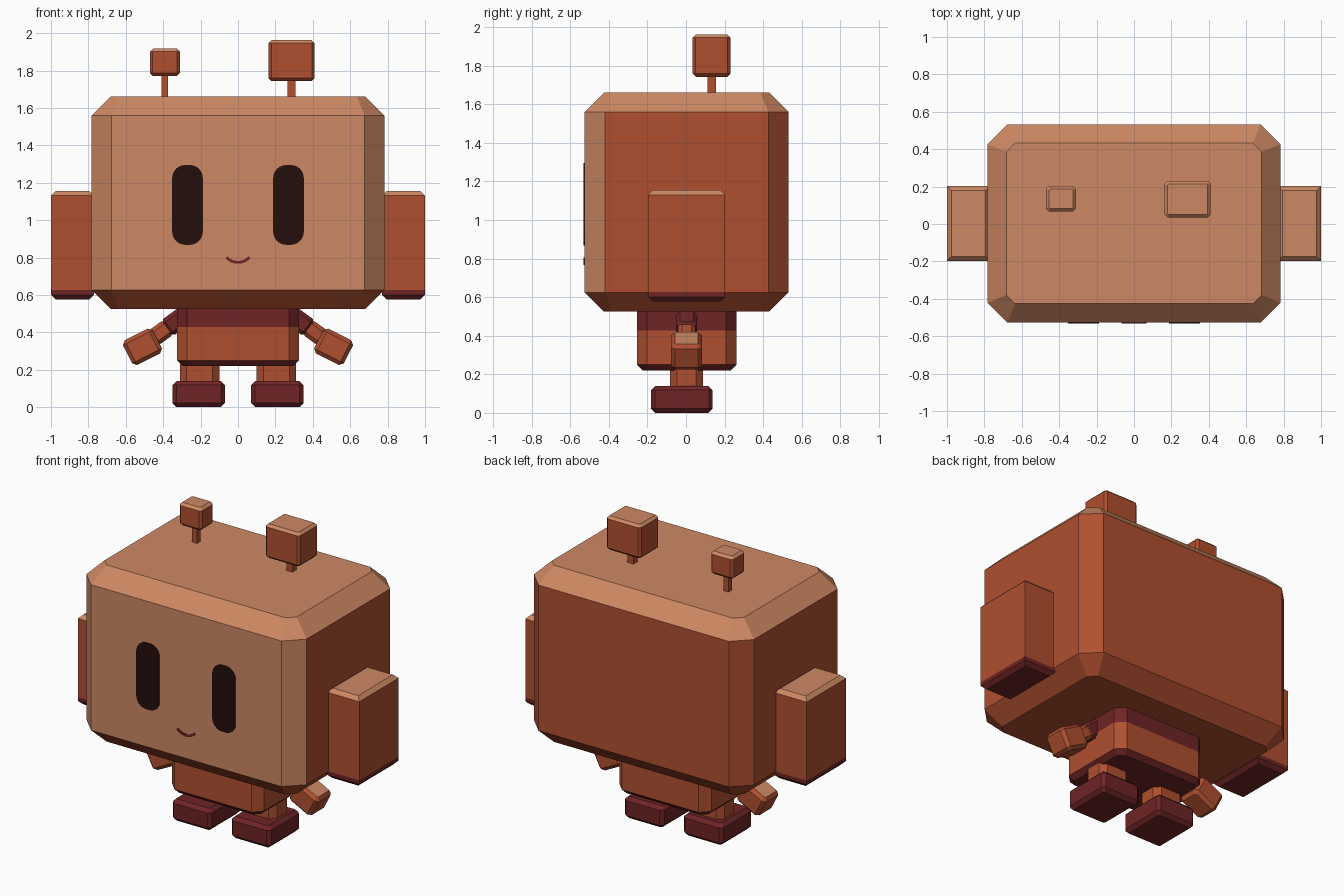
import bpy, bmesh, math
from mathutils import Vector, Matrix

if "Cube" in bpy.data.objects:
    bpy.data.objects.remove(bpy.data.objects["Cube"])


def material(name, rgb):
    m = bpy.data.materials.new(name)
    m.use_nodes = True
    m.diffuse_color = (*rgb, 1)
    m.node_tree.nodes["Principled BSDF"].inputs["Base Color"].default_value = (*rgb, 1)
    return m


TAN, RUST, MAROON, DARK = range(4)
PALETTE = [
    material("tan", (0.61, 0.246, 0.125)),
    material("rust_orange", (0.434, 0.08, 0.03)),
    material("maroon", (0.162, 0.018, 0.019)),
    material("near_black", (0.018, 0.0044, 0.004)),
]


def finish(name, bm, rule):
    """Colour every face by the rule and link the object."""
    bmesh.ops.recalc_face_normals(bm, faces=bm.faces[:])
    for f in bm.faces:
        f.material_index = rule(f.normal, f.calc_center_median())
    mesh = bpy.data.meshes.new(name)
    bm.to_mesh(mesh)
    bm.free()
    for m in PALETTE:
        mesh.materials.append(m)
    obj = bpy.data.objects.new(name, mesh)
    bpy.context.collection.objects.link(obj)
    return obj


def bevel(bm, edges, offset):
    bmesh.ops.bevel(bm, geom=edges, offset=offset, offset_type='OFFSET',
                    segments=1, profile=0.5, affect='EDGES')


def block(name, centre, size, side=0.0, cap=0.0, rule=lambda n, c: RUST, cuts=(), tilt=0.0):
    """Box with chamfered uprights (side), then chamfered rims (cap)."""
    bm = bmesh.new()
    bmesh.ops.create_cube(bm, size=1, matrix=Matrix.Diagonal((*size, 1)))
    if side:
        bevel(bm, [e for e in bm.edges
                   if abs(e.verts[0].co.z - e.verts[1].co.z) > size[2] / 2], side)
    if cap:
        rim = size[2] / 2 - 1e-4
        bevel(bm, [e for e in bm.edges
                   if all(v.co.z > rim for v in e.verts)
                   or all(v.co.z < -rim for v in e.verts)], cap)
    for z in cuts:
        bmesh.ops.bisect_plane(bm, geom=bm.verts[:] + bm.edges[:] + bm.faces[:],
                               plane_co=(0, 0, z - centre[2]), plane_no=(0, 0, 1))
    origin = Vector(centre)
    obj = finish(name, bm, lambda n, c: rule(n, c + origin))
    obj.location = origin
    obj.rotation_euler.y = tilt
    return obj


def plate(name, outline, colour):
    """Thin painted detail on the face, from an x-z outline."""
    bm = bmesh.new()
    face = bm.faces.new([bm.verts.new((x, -0.523, z)) for x, z in outline])
    ext = bmesh.ops.extrude_face_region(bm, geom=[face])
    moved = [g for g in ext["geom"] if isinstance(g, bmesh.types.BMVert)]
    bmesh.ops.translate(bm, verts=moved, vec=(0, -0.008, 0))
    return finish(name, bm, lambda n, c: colour)


def arc(cx, cz, r, a0, a1, steps):
    angles = [math.radians(a0 + (a1 - a0) * i / steps) for i in range(steps + 1)]
    return [(cx + r * math.cos(a), cz + r * math.sin(a)) for a in angles]


# Colour rules
def tan_top(n, c):
    return TAN if n.z > 0.3 else RUST


def head_rule(n, c):
    return TAN if n.z > 0.3 or (n.y < -0.5 and n.z > -0.3) else RUST


def ear_rule(n, c):
    return MAROON if c.z < 0.626 else tan_top(n, c)


def torso_rule(n, c):
    return MAROON if c.z > 0.428 or c.z < 0.25 else RUST


def maroon(n, c):
    return MAROON


def hand_rule(n, c):
    return TAN if n.z > 0.9 else RUST


# Head and torso
block("head", (0, 0.003, 1.093), (1.564, 1.058, 1.135), 0.105, 0.1, head_rule)
block("torso", (0, 0.003, 0.395), (0.652, 0.516, 0.35), 0.053, 0.03,
      torso_rule, cuts=(0.428,))

# Antennas: stem and cube
for label, x, y, stem, z0, size in (
        ("right", -0.391, 0.135, 0.036, 1.77, (0.16, 0.135, 0.147)),
        ("left", 0.287, 0.133, 0.043, 1.743, (0.246, 0.196, 0.219))):
    block(label + "_antenna_stem", (x, y, 1.7), (stem, stem, 0.16))
    block(label + "_antenna_cube", (x, y, z0 + size[2] / 2), size, 0.015, 0.016, tan_top)

# Paired parts
for label, s in (("left", 1), ("right", -1)):
    block(label + "_ear", (s * 0.885, 0.003, 0.866), (0.23, 0.4, 0.578), 0, 0.024,
          ear_rule, cuts=(0.626,))
    block(label + "_leg", (s * 0.205, 0.003, 0.18), (0.21, 0.17, 0.16), 0.035)
    block(label + "_foot", (s * 0.21, -0.022, 0.07), (0.28, 0.32, 0.14), 0.02, 0.022, maroon)

    # Arm: sleeve, wrist, hand
    slope = s * math.radians(36)
    block(label + "_sleeve", (s * 0.325, 0.003, 0.462), (0.15, 0.11, 0.105), 0.02, 0.02,
          maroon, tilt=slope)
    block(label + "_wrist", (s * 0.42, 0.003, 0.393), (0.13, 0.09, 0.095), 0, 0.02,
          tilt=slope)
    block(label + "_hand", (s * 0.511, 0.003, 0.323), (0.178, 0.16, 0.148), 0.02, 0.02,
          hand_rule, tilt=s * math.radians(27))

    # Eye: rounded upright slot
    r, w, lo, hi = 0.07, 0.082, 0.868, 1.295
    cx = s * 0.27
    corners = ((w - r, hi - r, 0), (r - w, hi - r, 90),
               (r - w, lo + r, 180), (w - r, lo + r, 270))
    outline = [p for dx, cz, a in corners for p in arc(cx + dx, cz, r, a, a + 90, 6)]
    plate(label + "_eye", outline, DARK)

# Smile: thin arc band
plate("smile", arc(0, 0.86, 0.093, 223, 317, 12) + arc(0, 0.86, 0.078, 317, 223, 12), MAROON)
